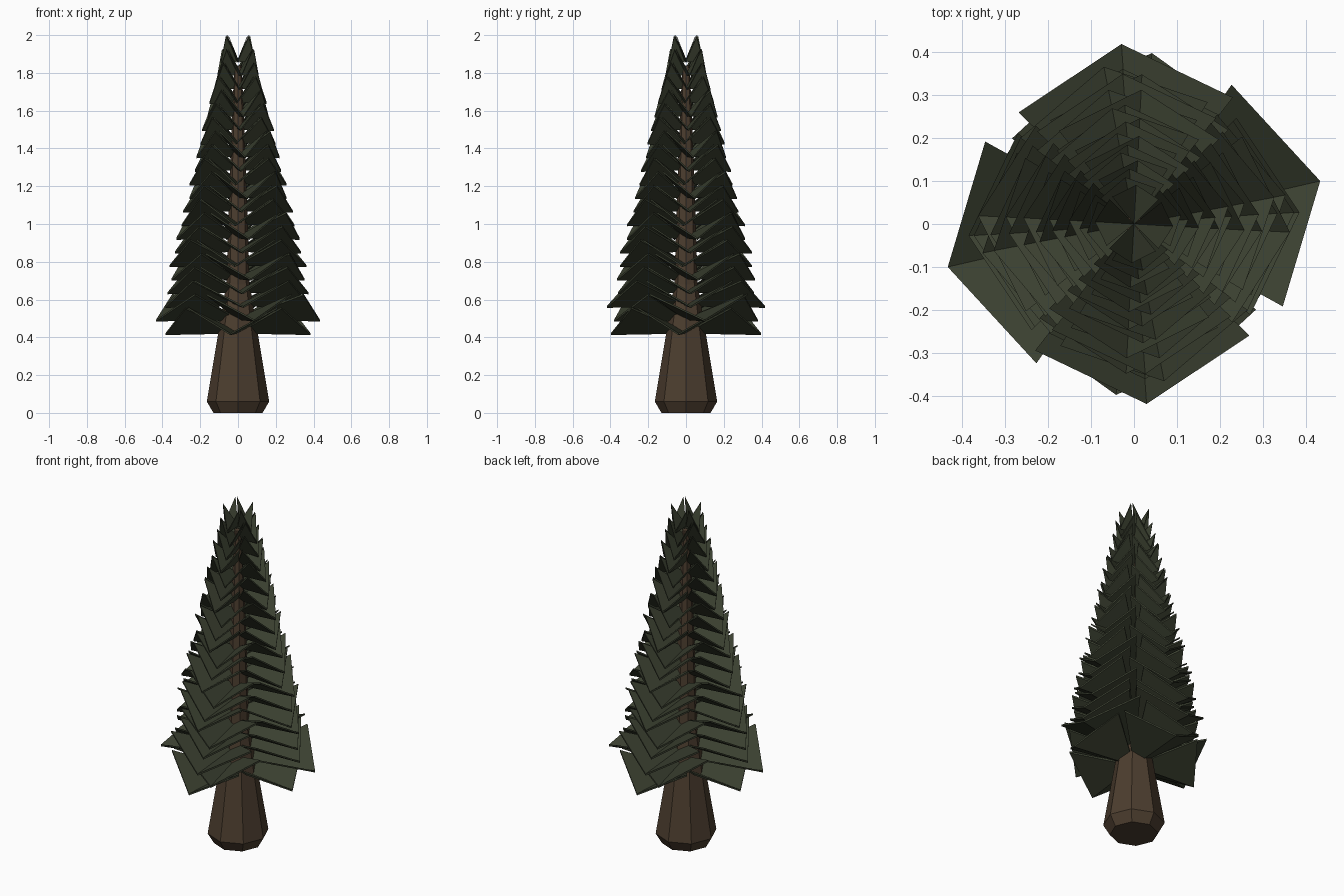
import bpy, bmesh, math

if "Cube" in bpy.data.objects:
    bpy.data.objects.remove(bpy.data.objects["Cube"])

def material(name, rgb):
    m = bpy.data.materials.new(name)
    m.diffuse_color = (*rgb, 1)
    m.use_nodes = True
    m.node_tree.nodes["Principled BSDF"].inputs["Base Color"].default_value = m.diffuse_color
    return m

bark = material("brown bark", (0.072, 0.047, 0.028))
needles = material("dark green needles", (0.042, 0.050, 0.029))

def finish(bm, name, mat):
    bmesh.ops.recalc_face_normals(bm, faces=bm.faces)
    me = bpy.data.meshes.new(name)
    bm.to_mesh(me)
    bm.free()
    me.materials.append(mat)
    ob = bpy.data.objects.new(name, me)
    bpy.context.collection.objects.link(ob)
    return ob

# Trunk: eight-sided tapering profile
bm = bmesh.new()
profile = [(0.13, 0), (0.165, 0.06), (0.105, 0.42), (0.062, 0.68), (0.045, 1.2), (0.02, 1.84)]
rings = [[bm.verts.new((r * math.cos(i * math.pi / 4), r * math.sin(i * math.pi / 4), z))
          for i in range(8)] for r, z in profile]
for a, b in zip(rings, rings[1:]):
    for i in range(8):
        j = (i + 1) % 8
        bm.faces.new((a[i], a[j], b[j], b[i]))
bm.faces.new(rings[0][::-1])
bm.faces.new(rings[-1])
finish(bm, "trunk", bark)

# Branch tiers: V-folded plates, tip low and corners raised
def polar(r, deg, z):
    a = math.radians(deg)
    return (r * math.cos(a), r * math.sin(a), z)

def branch(bm, z, r, turn, thick=0.010, rise=0.138):
    low = [(0, 0, z + 0.008), polar(r, turn, z),
           polar(r * 0.89, turn - 42, z + rise), polar(r * 0.89, turn + 42, z + rise)]
    c, tip, lo, hi = [bm.verts.new(p) for p in low]
    tc, tt, tl, th = [bm.verts.new((x, y, h + thick)) for x, y, h in low]
    for f in ((tc, tl, tt), (tc, tt, th), (c, tip, lo), (c, hi, tip)):
        bm.faces.new(f)
    for p, q, tp, tq in ((c, lo, tc, tl), (lo, tip, tl, tt), (tip, hi, tt, th), (hi, c, th, tc)):
        bm.faces.new((p, q, tq, tp))

def radius(z):
    pts = [(0.41, 0.385), (0.63, 0.37), (0.77, 0.358), (0.92, 0.325), (1.06, 0.285), (1.21, 0.25),
           (1.35, 0.218), (1.5, 0.185), (1.65, 0.145), (1.78, 0.11), (1.9, 0.08)]
    for (z0, r0), (z1, r1) in zip(pts, pts[1:]):
        if z <= z1:
            return r0 + (r1 - r0) * (z - z0) / (z1 - z0)
    return pts[-1][1]

# the three lowest tiers: twist, side reach, front reach
lowest = [(-6, 0.386, 0.40), (13, 0.445, 0.39), (4, 0.386, 0.42)]
for k in range(21):
    z = 0.412 + 0.072 * k
    if k < 3:
        twist, rx, ry = lowest[k]
    else:
        twist = 4 + 8 * math.sin(k * 2.1)
        rx = radius(z) * (1 + 0.025 * math.sin(k * 3.0))
        ry = radius(z) * (1 + 0.025 * math.sin(k * 3.0 + 2.5))
    bm = bmesh.new()
    for quarter in range(4):
        branch(bm, z, ry if quarter % 2 else rx, twist + 90 * quarter)
    finish(bm, "branches_tier_%02d" % (k + 1), needles)
